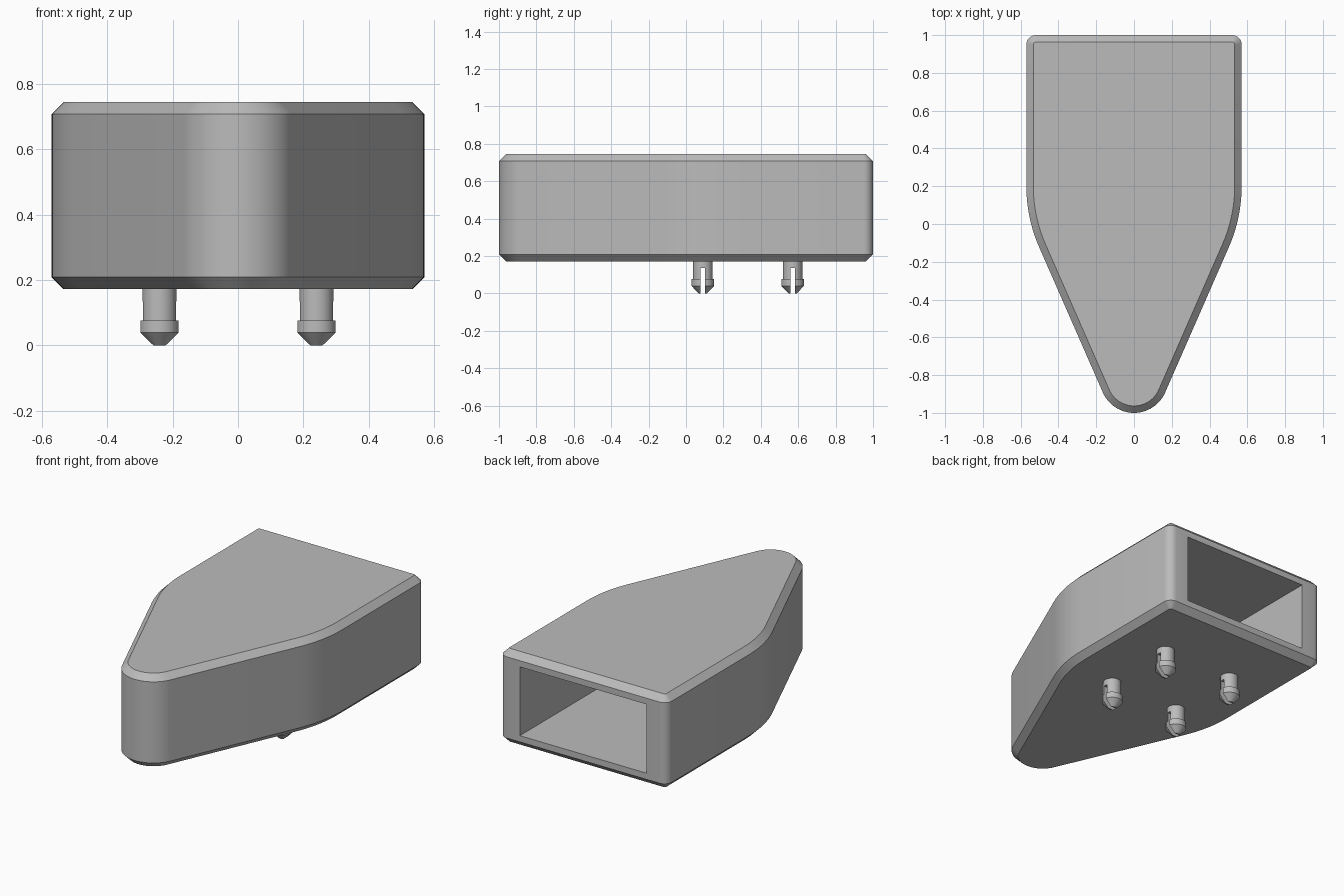
import bpy, bmesh
from math import sin, cos, radians, pi

cube = bpy.data.objects.get("Cube")
if cube:
    bpy.data.objects.remove(cube, do_unlink=True)

# Material
grey = bpy.data.materials.new("plain grey")
grey.use_nodes = True
colour = (0.5, 0.5, 0.5, 1.0)
grey.diffuse_color = colour
grey.node_tree.nodes["Principled BSDF"].inputs["Base Color"].default_value = colour

BOTTOM, TOP, CHAMFER = 0.172, 0.745, 0.037
HALF_WIDTH = 0.57
TAPER = -23.66          # direction the tapered sides face, in degrees


def arc(cx, cy, r, start, end, steps):
    angles = [radians(start + (end - start) * i / steps) for i in range(steps + 1)]
    return [(cx + r * cos(a), cy + r * sin(a)) for a in angles]


def outline(inset, open_back=False):
    """Boat-shaped plan: round nose, tapered sides, square back."""
    half = arc(0, -0.82, 0.18 - inset, -90, TAPER, 14)
    half += arc(HALF_WIDTH - 0.8, 0.2, 0.8 - inset, TAPER, 0, 10)
    if open_back:
        half.append((HALF_WIDTH - inset, 1.1))
    else:
        half += arc(HALF_WIDTH - 0.05, 0.95, 0.05 - inset, 0, 90, 6)
    return half + [(-x, y) for x, y in reversed(half[1:])]


def loft(name, sections):
    """Skin a stack of matching horizontal sections and cap both ends."""
    bm = bmesh.new()
    rings = [[bm.verts.new((x, y, z)) for x, y in points] for points, z in sections]
    for low, high in zip(rings, rings[1:]):
        for i in range(len(low)):
            j = (i + 1) % len(low)
            bm.faces.new((low[i], low[j], high[j], high[i]))
    bm.faces.new(list(reversed(rings[0])))
    bm.faces.new(rings[-1])
    bmesh.ops.recalc_face_normals(bm, faces=bm.faces)
    mesh = bpy.data.meshes.new(name)
    bm.to_mesh(mesh)
    bm.free()
    mesh.materials.append(grey)
    obj = bpy.data.objects.new(name, mesh)
    bpy.context.collection.objects.link(obj)
    return obj


def cut(obj, cutter):
    """Subtract the cutter, bake the result and discard the cutter."""
    cutter.hide_render = True
    mod = obj.modifiers.new("cut", 'BOOLEAN')
    mod.operation = 'DIFFERENCE'
    mod.solver = 'EXACT'
    mod.object = cutter
    bpy.context.view_layer.update()
    graph = bpy.context.evaluated_depsgraph_get()
    obj.data = bpy.data.meshes.new_from_object(obj.evaluated_get(graph))
    obj.modifiers.clear()
    bpy.data.objects.remove(cutter, do_unlink=True)


def smooth(obj):
    bpy.ops.object.select_all(action='DESELECT')
    obj.select_set(True)
    bpy.context.view_layer.objects.active = obj
    bpy.ops.object.shade_smooth_by_angle(angle=radians(30))


# Hollow housing, chamfered top and bottom, open at the back
housing = loft("housing", [
    (outline(CHAMFER), BOTTOM),
    (outline(0), BOTTOM + CHAMFER),
    (outline(0), TOP - CHAMFER),
    (outline(CHAMFER), TOP)])
cavity = outline(0.14, open_back=True)
cut(housing, loft("cavity_cutter", [(cavity, BOTTOM + 0.075), (cavity, TOP - 0.075)]))
smooth(housing)

# Four split snap pegs: (radius, height) profile from tip to root
PEG = [(0.022, 0), (0.06, 0.04), (0.06, 0.077), (0.052, 0.077), (0.052, BOTTOM + 0.01)]
SLOT = 0.0125
for row, y in (("front", 0.09), ("back", 0.57)):
    for side, x in (("left", 0.24), ("right", -0.24)):
        peg = loft(f"{row}_{side}_peg",
                   [(arc(x, y, r, 0, 360, 32)[:-1], z) for r, z in PEG])
        slot = [(x - 0.1, y - SLOT), (x + 0.1, y - SLOT),
                (x + 0.1, y + SLOT), (x - 0.1, y + SLOT)]
        cut(peg, loft("slot_cutter", [(slot, -0.05), (slot, 0.135)]))
        smooth(peg)
